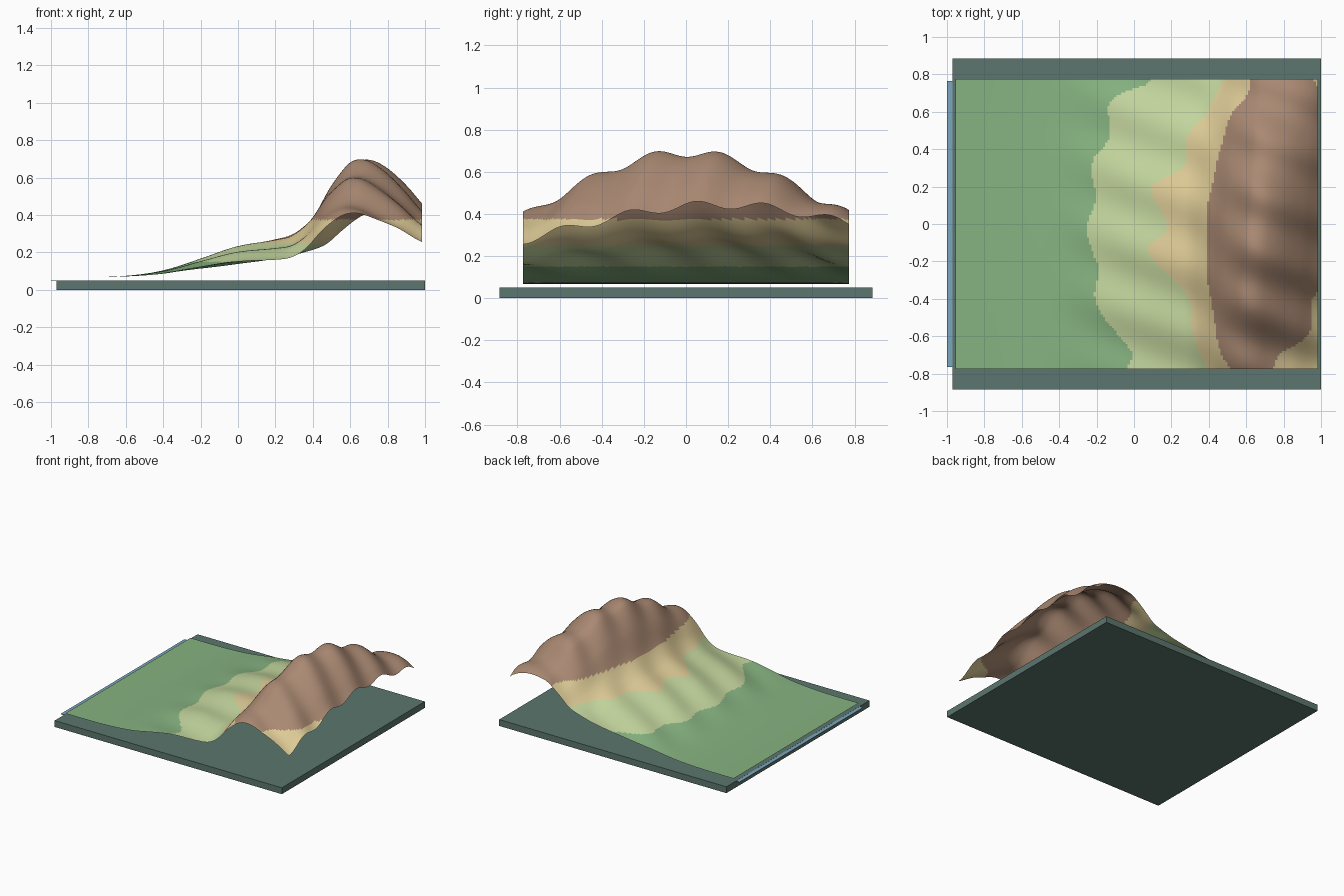
import bpy, bmesh, math

if "Cube" in bpy.data.objects:
    bpy.data.objects.remove(bpy.data.objects["Cube"])

def material(name, rgb):
    m = bpy.data.materials.new(name)
    m.diffuse_color = (*rgb, 1)
    m.use_nodes = True
    m.node_tree.nodes["Principled BSDF"].inputs["Base Color"].default_value = m.diffuse_color
    return m

def add_object(name, bm, mats):
    me = bpy.data.meshes.new(name)
    bm.to_mesh(me)
    bm.free()
    for m in mats:
        me.materials.append(m)
    ob = bpy.data.objects.new(name, me)
    bpy.context.collection.objects.link(ob)
    return ob

def box(name, x0, x1, y0, y1, z0, z1, mat):
    bm = bmesh.new()
    bmesh.ops.create_cube(bm, size=1)
    for v in bm.verts:
        v.co = (x0 + (v.co.x + .5) * (x1 - x0),
                y0 + (v.co.y + .5) * (y1 - y0),
                z0 + (v.co.z + .5) * (z1 - z0))
    return add_object(name, bm, [mat])

def smoothstep(a, b, t):
    t = max(0, min(1, (t - a) / (b - a)))
    return t * t * (3 - 2 * t)

# West-to-east height profile along the middle of the map
PROFILE = [(-1.05, .068), (-.8, .068), (-.6, .075), (-.4, .103), (-.2, .160),
           (0, .225), (.2, .264), (.3, .295), (.4, .385), (.5, .545),
           (.6, .665), (.66, .69), (.72, .68), (.8, .63), (.9, .535),
           (1.0, .42), (1.1, .33)]

def profile(x):
    p = PROFILE
    i = max(1, min(len(p) - 3, sum(a[0] <= x for a in p) - 1))
    if x < p[1][0]:
        return p[0][1]
    slope = lambda k: (p[k + 1][1] - p[k - 1][1]) / (p[k + 1][0] - p[k - 1][0])
    h = p[i + 1][0] - p[i][0]
    t = (x - p[i][0]) / h
    return ((2*t**3 - 3*t**2 + 1) * p[i][1] + (t**3 - 2*t**2 + t) * h * slope(i)
            + (3*t**2 - 2*t**3) * p[i + 1][1] + (t**3 - t**2) * h * slope(i + 1))

def height(x, y):
    # broad landform: the ridge leans slightly and falls away to north and south
    shift = .075 * y * smoothstep(.2, .5, x)
    k = 1.09 - .37 * smoothstep(.7, 1, x)
    z = .068 + (profile(x - shift) - .068) * math.exp(-k * y * y)
    # oblique spurs and valleys
    wave = lambda c, period: math.cos(2 * math.pi * (y + .37 * x - c) / period)
    z += .020 * smoothstep(.35, .65, x) * wave(.414, .32)
    z += .011 * smoothstep(-.5, 0, x) * (1 - smoothstep(.3, .6, x)) * wave(.235, .36)
    return z

# Relief surface coloured in elevation bands
NX, NY = 160, 128
bm = bmesh.new()
grid = []
for i in range(NX + 1):
    x = -.955 + 1.94 * i / NX
    grid.append([bm.verts.new((x, y, height(x, y)))
                 for y in (-.775 + 1.55 * j / NY for j in range(NY + 1))])
for i in range(NX):
    for j in range(NY):
        f = bm.faces.new((grid[i][j], grid[i + 1][j], grid[i + 1][j + 1], grid[i][j + 1]))
        z = f.calc_center_median().z
        f.material_index = (z > .15) + (z > .248) + (z > .375)
        f.smooth = True
add_object("terrain_relief", bm, [
    material("plain_green", (.24, .45, .22)), material("hill_green", (.55, .67, .34)),
    material("upland_tan", (.73, .60, .31)), material("mountain_brown", (.40, .25, .17))])

# Display base and the sea strip along the west edge
box("base_board", -.97, 1, -.885, .885, 0, .05, material("board_teal", (.107, .18, .156)))
box("sea_strip", -1, -.955, -.765, .765, .046, .0495, material("sea_blue", (.20, .38, .52)))
